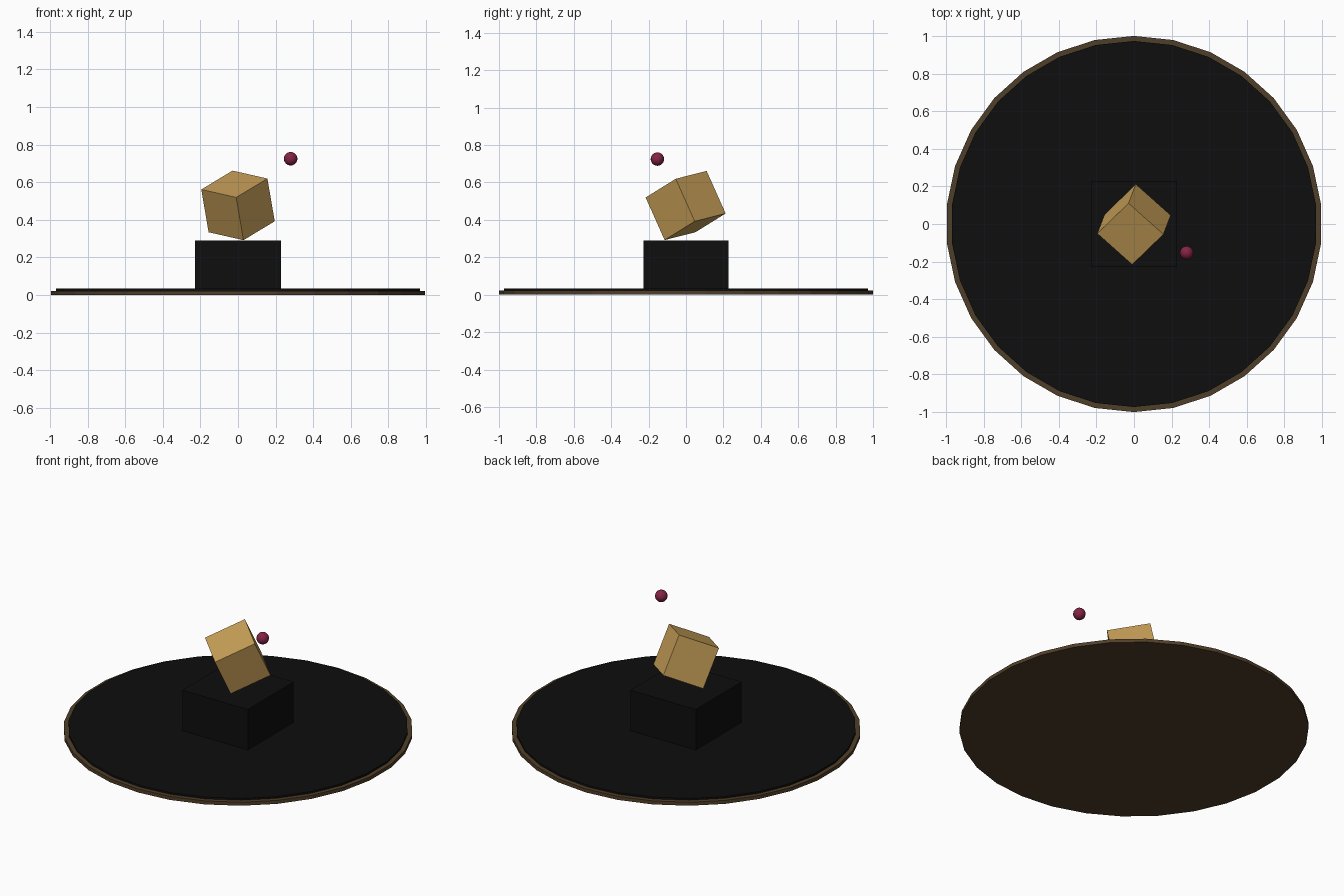
import bpy
import math

if "Cube" in bpy.data.objects:
    bpy.data.objects.remove(bpy.data.objects["Cube"])


def material(name, rgb):
    """Flat colour given as sRGB 0-255, stored as linear."""
    m = bpy.data.materials.new(name)
    lin = [((c / 255 + 0.055) / 1.055) ** 2.4 if c > 10 else c / 255 / 12.92 for c in rgb]
    m.diffuse_color = (*lin, 1)
    m.use_nodes = True
    m.node_tree.nodes["Principled BSDF"].inputs["Base Color"].default_value = m.diffuse_color
    return m


black = material("matte black", (14, 14, 14))
bronze = material("dark bronze", (80, 62, 40))
gold = material("warm gold", (200, 160, 88))
crimson = material("deep crimson", (132, 36, 68))


def finish(name, mat):
    ob = bpy.context.object
    ob.name = name
    ob.data.materials.append(mat)
    return ob


def disc(name, radius, z0, z1, mat):
    # 30 sides, first corner on the +y axis
    bpy.ops.mesh.primitive_cylinder_add(vertices=30, radius=radius, depth=z1 - z0,
                                        location=(0, 0, (z0 + z1) / 2))
    return finish(name, mat)


def box(name, size, location, mat, rotation=(0, 0, 0)):
    bpy.ops.mesh.primitive_cube_add(size=1, location=location, rotation=rotation)
    ob = finish(name, mat)
    ob.scale = size
    return ob


# Round base: bronze plate with a slightly smaller black floor on it
disc("base_plate", 1.0, 0.0, 0.022, bronze)
disc("floor", 0.973, 0.022, 0.034, black)

# Pedestal block
box("pedestal", (0.457, 0.457, 0.256), (0, 0, 0.162), black)

# Tilted cube balanced on its corner
box("tilted_cube", (0.252, 0.252, 0.252), (0, -0.002, 0.477), gold, (0.415, 0.168, -0.728))

# Small floating ball
bpy.ops.mesh.primitive_uv_sphere_add(segments=16, ring_count=12, radius=0.036,
                                     location=(0.28, -0.153, 0.725))
finish("floating_ball", crimson)
bpy.ops.object.shade_smooth_by_angle(angle=math.radians(40))
